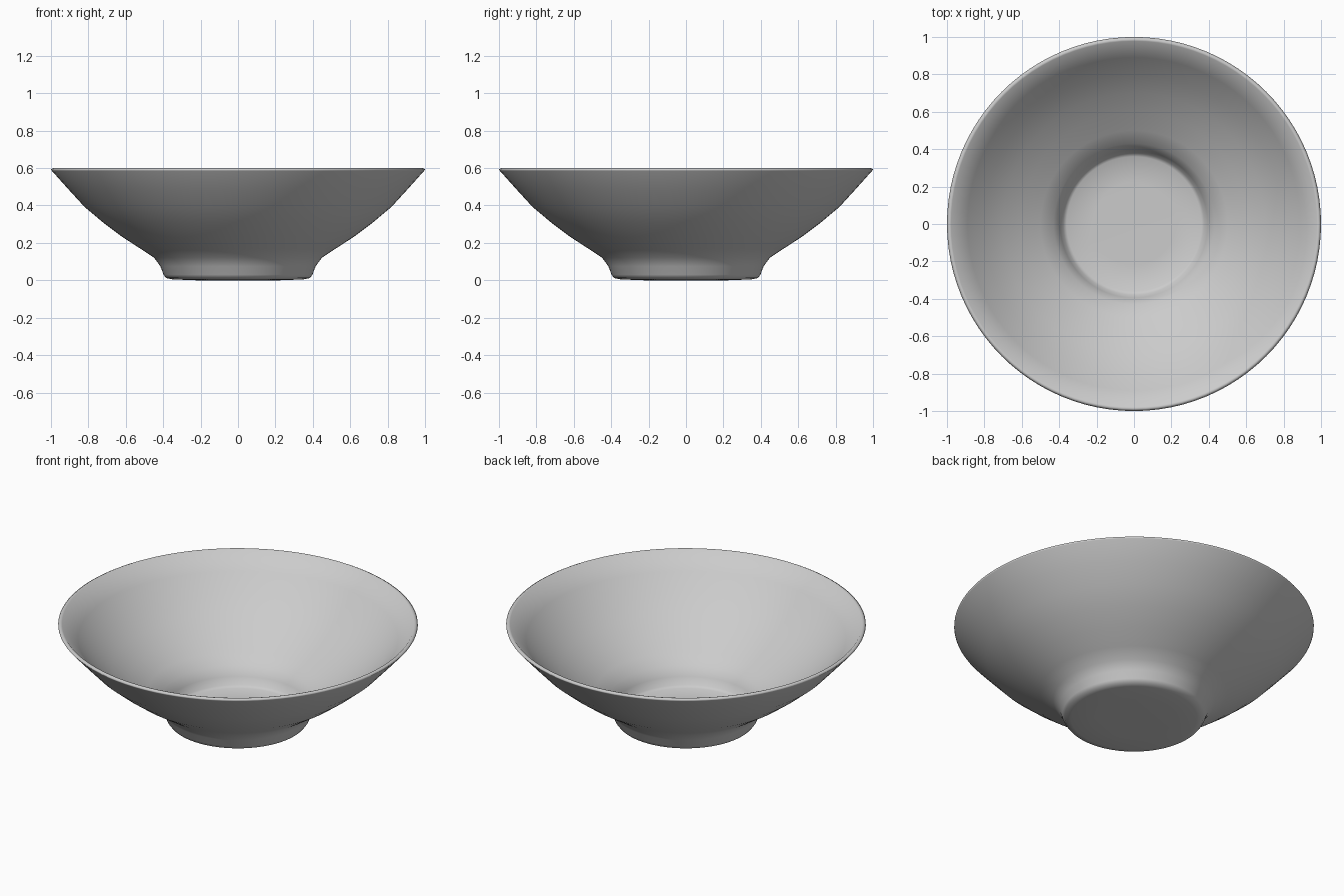
import bpy, bmesh, math

if "Cube" in bpy.data.objects:
    bpy.data.objects.remove(bpy.data.objects["Cube"])

# Half profile of the bowl: underside, outer wall, rim, inner wall, floor
outer = [(0, 0), (0.22, 0), (0.35, 0.005), (0.385, 0.012), (0.398, 0.03),
         (0.415, 0.075), (0.45, 0.122), (0.52, 0.168), (0.62, 0.233),
         (0.72, 0.308), (0.82, 0.392), (0.91, 0.49), (0.995, 0.585), (1.0, 0.593)]
inner = [(0.988, 0.6), (0.978, 0.598), (0.89, 0.505), (0.80, 0.408), (0.70, 0.326),
         (0.60, 0.252), (0.50, 0.188), (0.43, 0.142), (0.395, 0.09),
         (0.378, 0.045), (0.36, 0.034), (0.22, 0.03), (0, 0.03)]

# Spin the profile around the z axis
bm = bmesh.new()
verts = [bm.verts.new((r, 0, z)) for r, z in outer + inner]
edges = [bm.edges.new(pair) for pair in zip(verts, verts[1:])]
bmesh.ops.spin(bm, geom=verts + edges, cent=(0, 0, 0), axis=(0, 0, 1),
               angle=math.tau, steps=96, use_duplicate=False)
bmesh.ops.remove_doubles(bm, verts=bm.verts, dist=0.0005)
bmesh.ops.recalc_face_normals(bm, faces=bm.faces)
for face in bm.faces:
    face.smooth = True

mesh = bpy.data.meshes.new("bowl")
bm.to_mesh(mesh)
bm.free()
bowl = bpy.data.objects.new("bowl", mesh)
bpy.context.collection.objects.link(bowl)
